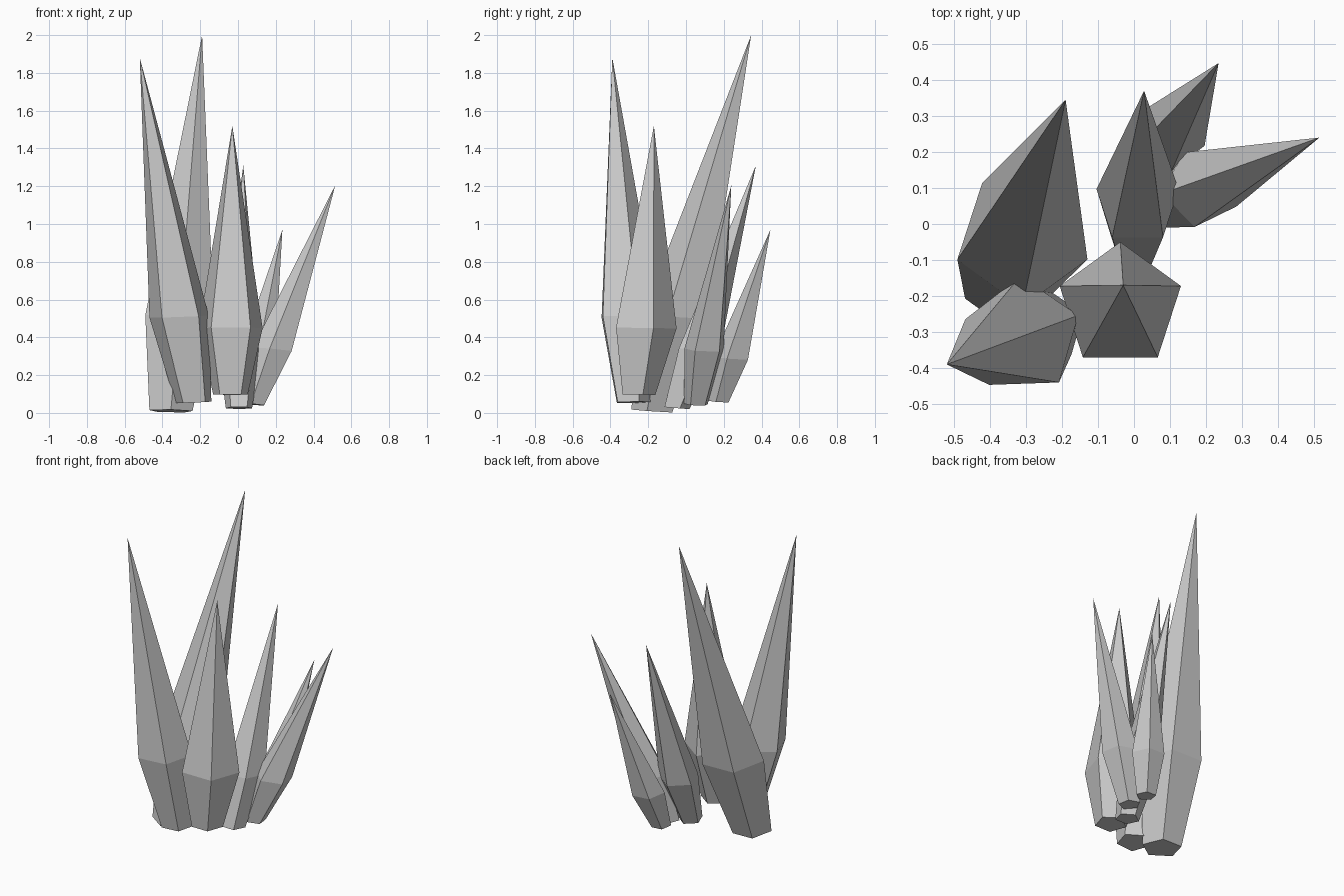
import bpy, bmesh
from math import cos, sin, radians

if "Cube" in bpy.data.objects:
    bpy.data.objects.remove(bpy.data.objects["Cube"])

SIDES = 5
TILT = 0.25  # how far the rings follow the lean of the crystal


def ring(bm, centre, radius, phase, lean):
    """Five-sided ring, tipped slightly toward the crystal's lean."""
    verts = []
    for i in range(SIDES):
        a = radians(phase + i * 360 / SIDES)
        dx, dy = radius * cos(a), radius * sin(a)
        dz = -TILT * (lean[0] * dx + lean[1] * dy)
        verts.append(bm.verts.new((centre[0] + dx, centre[1] + dy, centre[2] + dz)))
    return verts


def crystal(name, base, base_r, mid, mid_r, tip, phase):
    """Narrow foot, wide shoulder and a long pointed tip."""
    bm = bmesh.new()
    lean = [(tip[i] - base[i]) / (tip[2] - base[2]) for i in (0, 1)]
    foot = ring(bm, base, base_r, phase, lean)
    shoulder = ring(bm, mid, mid_r, phase, lean)
    point = bm.verts.new(tip)
    bm.faces.new(foot[::-1])
    for i in range(SIDES):
        j = (i + 1) % SIDES
        bm.faces.new((foot[i], foot[j], shoulder[j], shoulder[i]))
        bm.faces.new((shoulder[i], shoulder[j], point))
    bmesh.ops.recalc_face_normals(bm, faces=bm.faces)
    mesh = bpy.data.meshes.new(name)
    bm.to_mesh(mesh)
    bm.free()
    bpy.context.collection.objects.link(bpy.data.objects.new(name, mesh))


# Large crystals on the left
crystal("crystal_back_left", (-0.355, -0.17, 0.01), 0.12,
        (-0.31, -0.04, 0.51), 0.19, (-0.19, 0.345, 2.0), -90)
crystal("crystal_front_left", (-0.235, -0.283, 0.056), 0.10,
        (-0.31, -0.31, 0.51), 0.165, (-0.52, -0.39, 1.88), 20)

# Upright crystal at the front
crystal("crystal_front", (-0.04, -0.258, 0.097), 0.096,
        (-0.038, -0.227, 0.45), 0.177, (-0.03, -0.17, 1.52), 90)

# Smaller crystals at the back and right
crystal("crystal_middle", (0.005, -0.055, 0.026), 0.073,
        (0.01, 0.06, 0.335), 0.12, (0.028, 0.37, 1.31), 90)
crystal("crystal_right", (0.08, 0.055, 0.045), 0.066,
        (0.187, 0.1, 0.335), 0.11, (0.515, 0.24, 1.205), 116)
crystal("crystal_back_right", (0.055, 0.175, 0.06), 0.06,
        (0.1, 0.245, 0.29), 0.1, (0.235, 0.447, 0.97), 128)
